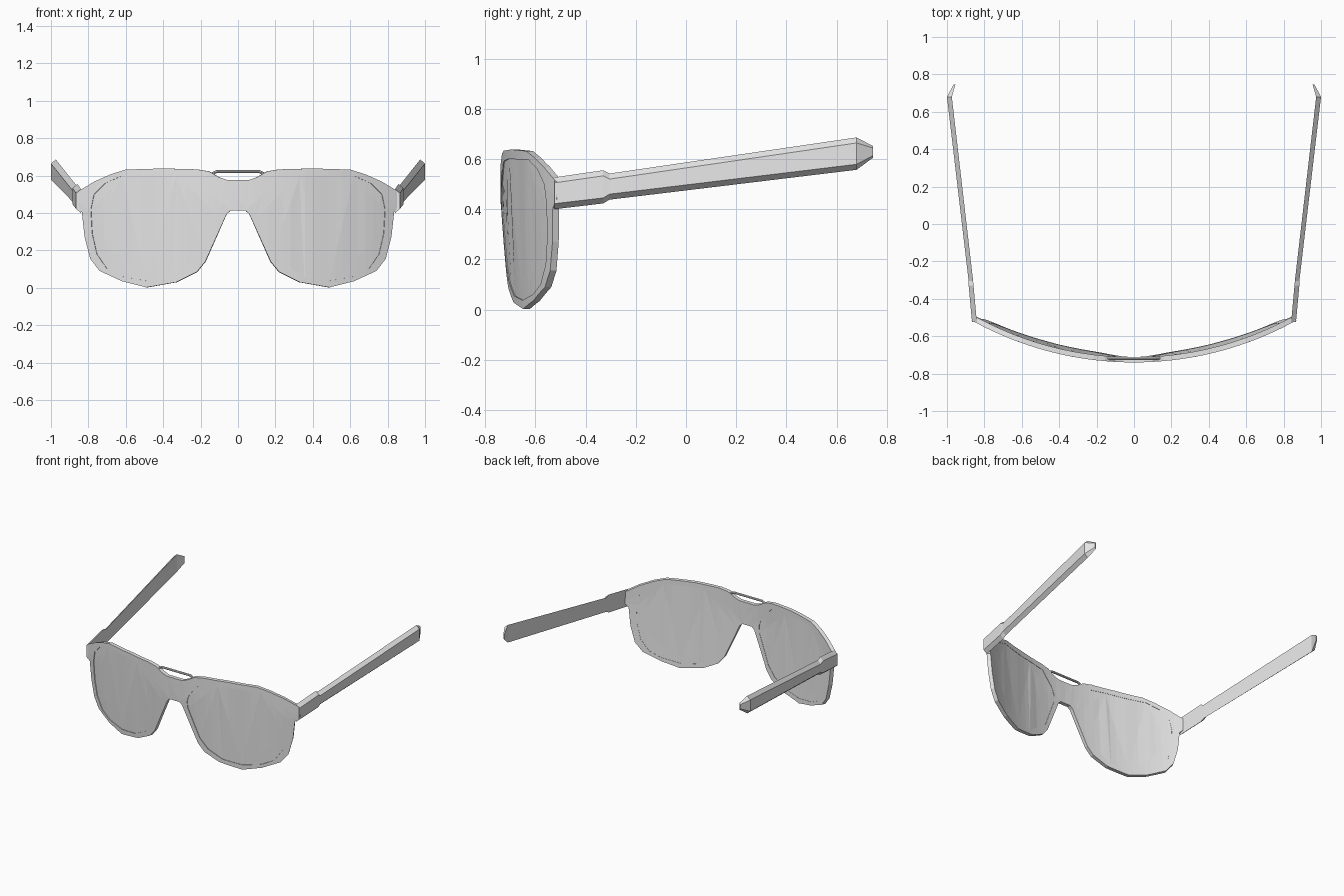
import bpy, bmesh, math
from mathutils import Vector

if "Cube" in bpy.data.objects:
    bpy.data.objects.remove(bpy.data.objects["Cube"])

R = 1.79          # wrap radius of the front
FRONT_Y = -0.74   # foremost point of the front

grey = bpy.data.materials.new("plain grey")
grey.diffuse_color = (0.8, 0.8, 0.8, 1)
grey.use_nodes = True
grey.node_tree.nodes["Principled BSDF"].inputs["Base Color"].default_value = grey.diffuse_color


def finish(bm, name):
    bmesh.ops.recalc_face_normals(bm, faces=bm.faces[:])
    me = bpy.data.meshes.new(name)
    bm.to_mesh(me)
    bm.free()
    me.materials.append(grey)
    ob = bpy.data.objects.new(name, me)
    bpy.context.collection.objects.link(ob)
    return ob


def mirrored(pts):
    return [(-x, z) for x, z in reversed(pts)]


def wrap(co):
    """Bend a flat point (y = depth) around the face, leaning the bottom back a little."""
    a = math.asin(co.x / R)
    r = R - co.y
    lean = 0.05 * max(0.0, 0.45 - co.z)
    return Vector((r * math.sin(a), FRONT_Y + R - r * math.cos(a) + lean, co.z))


def curved_plate(name, loops, front, back):
    """Fill the outlines (inner loops are holes), slice, thicken and bend."""
    bm = bmesh.new()
    for pts in loops:
        vs = [bm.verts.new((x, front, z)) for x, z in pts]
        for i, v in enumerate(vs):
            bm.edges.new((v, vs[(i + 1) % len(vs)]))
    bmesh.ops.triangle_fill(bm, use_beauty=True, edges=bm.edges[:], normal=(0, -1, 0))
    for i in range(-21, 22):
        bmesh.ops.bisect_plane(bm, geom=bm.verts[:] + bm.edges[:] + bm.faces[:], dist=1e-5,
                               plane_co=(i * 0.04, 0, 0), plane_no=(1, 0, 0))
    ext = bmesh.ops.extrude_face_region(bm, geom=bm.faces[:], use_keep_orig=True)
    for v in ext["geom"]:
        if isinstance(v, bmesh.types.BMVert):
            v.co.y = back
    for v in bm.verts:
        v.co = wrap(v.co)
    return finish(bm, name)


# Front outline, right half, from the brow dip round to the bridge
half = [(0.06, 0.577), (0.10, 0.59), (0.155, 0.622), (0.22, 0.633), (0.40, 0.638), (0.60, 0.632),
        (0.68, 0.607), (0.77, 0.567), (0.865, 0.51), (0.868, 0.44), (0.835, 0.405),
        (0.82, 0.27), (0.79, 0.155), (0.74, 0.09), (0.62, 0.035), (0.49, 0.002),
        (0.33, 0.03), (0.22, 0.085), (0.175, 0.14), (0.06, 0.395), (0.04, 0.413)]
lens = [(0.21, 0.59), (0.33, 0.60), (0.62, 0.598), (0.71, 0.56), (0.77, 0.50), (0.787, 0.42),
        (0.78, 0.29), (0.755, 0.18), (0.70, 0.10), (0.62, 0.06), (0.49, 0.037),
        (0.355, 0.055), (0.25, 0.11), (0.19, 0.18), (0.105, 0.385), (0.10, 0.437), (0.12, 0.49)]

curved_plate("front_frame", [half + mirrored(half), lens, mirrored(lens)], 0.0, 0.028)
curved_plate("right_lens", [lens], 0.004, 0.026)
curved_plate("left_lens", [mirrored(lens)], 0.004, 0.026)

# Temples: (y, outer x, bottom z, top z, edge slope, width) from hinge block to tip
SECTIONS = [(-0.525, 0.866, 0.400, 0.527, 0.022, 0.026),
            (-0.33, 0.884, 0.423, 0.555, 0.022, 0.026),
            (-0.305, 0.884, 0.438, 0.542, 0.022, 0.024),
            (0.68, 1.0, 0.557, 0.686, 0.022, 0.026),
            (0.745, 0.965, 0.605, 0.652, 0.008, 0.010)]


def temple(name, side):
    bm = bmesh.new()
    rings = []
    for y, x, z0, z1, s, w in SECTIONS:
        ring = [(x - w, z1), (x, z1 - s), (x, z0 + s), (x - w, z0)]
        rings.append([bm.verts.new((side * px, y, pz)) for px, pz in ring])
    for a, b in zip(rings, rings[1:]):
        for i in range(4):
            j = (i + 1) % 4
            bm.faces.new((a[i], a[j], b[j], b[i]))
    bm.faces.new(rings[0])
    bm.faces.new(rings[-1])
    finish(bm, name)


temple("right_temple", 1)
temple("left_temple", -1)

# Thin wire across the brow dip
wire = [(0.145, 0.597), (0.133, 0.612), (0.115, 0.621)]
path = mirrored(wire)[::-1] + wire[::-1]
bm = bmesh.new()
rings = []
for i, (x, z) in enumerate(path):
    p, q = path[max(i - 1, 0)], path[min(i + 1, len(path) - 1)]
    t = Vector((q[0] - p[0], 0, q[1] - p[1])).normalized()
    n = Vector((-t.z, 0, t.x))
    rings.append([bm.verts.new(Vector((x, -0.718, z)) + 0.008 * (
        n * math.cos(k * math.pi / 4) + Vector((0, 1, 0)) * math.sin(k * math.pi / 4)))
        for k in range(8)])
for a, b in zip(rings, rings[1:]):
    for k in range(8):
        m = (k + 1) % 8
        bm.faces.new((a[k], a[m], b[m], b[k]))
bm.faces.new(rings[0])
bm.faces.new(rings[-1])
finish(bm, "brow_wire")
